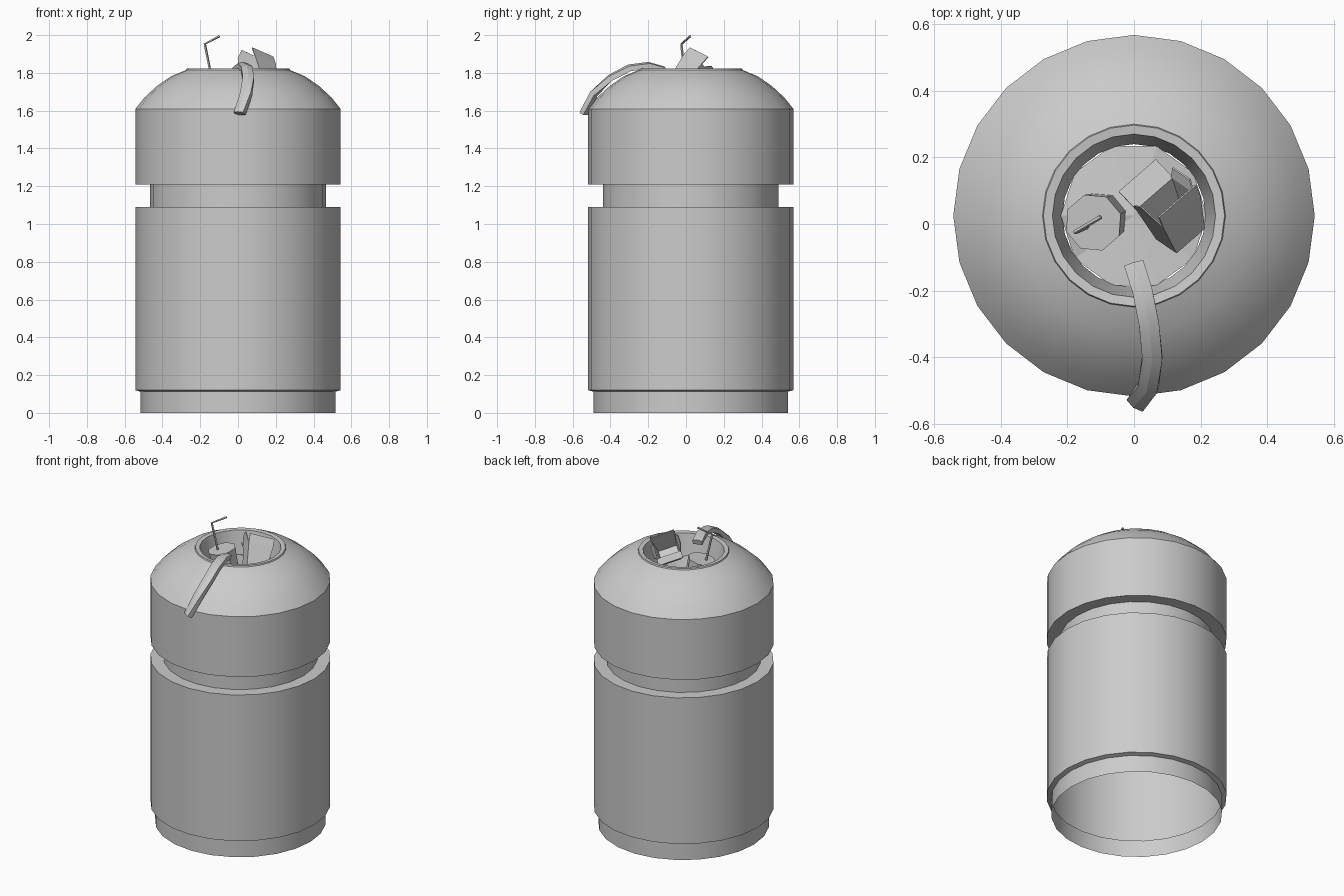
import bpy, bmesh
from math import cos, sin, pi
from mathutils import Vector as V

if "Cube" in bpy.data.objects:
    bpy.data.objects.remove(bpy.data.objects["Cube"])

CY = 0.025  # bin axis sits slightly behind the origin


def make(name, verts, faces, smooth=None, normals=True):
    me = bpy.data.meshes.new(name)
    me.from_pydata([tuple(v) for v in verts], [], faces)
    if normals:
        bm = bmesh.new()
        bm.from_mesh(me)
        bmesh.ops.recalc_face_normals(bm, faces=bm.faces)
        bm.to_mesh(me)
        bm.free()
    ob = bpy.data.objects.new(name, me)
    bpy.context.collection.objects.link(ob)
    if smooth:
        bpy.ops.object.select_all(action='DESELECT')
        ob.select_set(True)
        bpy.context.view_layer.objects.active = ob
        bpy.ops.object.shade_smooth_by_angle(angle=smooth)
    return ob


def skin(rings, caps=True):
    """Join equal-length closed rings into a tube, bottom to top."""
    n = len(rings[0])
    verts = [v for r in rings for v in r]
    faces = [(i * n + j, i * n + (j + 1) % n, (i + 1) * n + (j + 1) % n, (i + 1) * n + j)
             for i in range(len(rings) - 1) for j in range(n)]
    if caps:
        faces += [tuple(range(n))[::-1], tuple(range(len(verts) - n, len(verts)))]
    return verts, faces


def circle(c, r, n, axis=V((0, 0, 1)), phase=0):
    a = axis.normalized()
    x = V((0, 1, 0)).cross(a).normalized()
    y = a.cross(x)
    return [V(c) + r * (x * cos(2 * pi * i / n + phase) + y * sin(2 * pi * i / n + phase))
            for i in range(n)]


# bin shell: open at the base, grooved, domed, with a recessed mouth
profile = [(0.515, 0), (0.515, 0.112), (0.543, 0.12), (0.543, 1.09), (0.465, 1.09),
           (0.465, 1.21), (0.543, 1.21), (0.543, 1.61), (0.495, 1.67), (0.43, 1.73),
           (0.355, 1.782), (0.275, 1.815), (0.272, 1.823), (0.245, 1.82), (0.215, 1.67)]
make("bin_shell", *skin([circle((0, CY, z), r, 24) for r, z in profile], False),
     smooth=0.5, normals=False)

# rubbish surface inside the mouth
fill = [v + V((0, 0, 0.015 * (i % 3 - 1))) for i, v in enumerate(circle((0, CY, 1.68), 0.22, 10))]
make("rubbish_fill", fill + [V((0, CY, 1.69))], [(i, (i + 1) % 10, 10) for i in range(10)],
     normals=False)

# tilted drink cup with bent straw
axis = V((-0.19, -0.1, 0.97))
top = V((-0.122, 0.004, 1.785))
make("cup", *skin([circle(top - axis * 0.17, 0.076, 8, axis, 0.3),
                   circle(top, 0.088, 8, axis, 0.3)]))
straw = [V((-0.14, -0.008, 1.77)), V((-0.176, -0.024, 1.953)), V((-0.10, 0.022, 1.994))]
dirs = [straw[1] - straw[0], straw[2] - straw[0], straw[2] - straw[1]]
make("straw", *skin([circle(p, 0.007, 5, d) for p, d in zip(straw, dirs)]))

# tipped open carton: u across, d towards its base, w down its short side
u = V((.717, .623, -.312))
d = V((.254, -.636, -.73))
w = u.cross(d)
O = V((0.076, 0.02, 1.935)) + d * 0.05
U, W, D = 0.155, 0.13, 0.15


def at(a, b, c):
    return O + u * a + w * b + d * c


def rect(inset, c):
    i = inset
    return [at(i, i, c), at(U - i, i, c), at(U - i, W - i, c), at(i, W - i, c)]


make("carton", *skin([rect(0.018, D), rect(0, 0), rect(0.005, 0), rect(0.02, D - 0.01)]))


def flap(name, quad, thick):
    make(name, *skin([quad, [q + thick for q in quad]]))


flap("carton_flap_upper", [at(0, 0, 0), at(U, 0, 0), at(U, 0, -.05), at(0, 0, -.05)], w * 0.005)
flap("carton_flap_lower", [at(0, W, 0), at(U, W, 0), at(U, W + .06, -.04), at(0, W + .06, -.04)], d * 0.005)
flap("carton_flap_left", [at(0, 0.01, 0), at(0, W, 0), at(-.017, W - .03, -.05), at(-.017, .058, -.073)], u * 0.005)
flap("carton_flap_right", [at(U, 0.03, 0), at(U, W, 0), at(U + .015, W, -.03), at(U + .015, .05, -.03)], u * -0.005)

# curved peel strip draped over the dome
path = [V(p) for p in [(0, -0.12, 1.815), (0.025, -0.2, 1.838), (0.045, -0.3, 1.825),
                       (0.055, -0.4, 1.772), (0.043, -0.49, 1.69), (0.008, -0.538, 1.585)]]
rings = []
for i, p in enumerate(path):
    t = (path[min(i + 1, 5)] - path[max(i - 1, 0)]).normalized()
    side = t.cross(V((0, 0, 1))).normalized()
    up = side.cross(t)
    rings.append([p + side * a + up * b for a, b in
                  [(-.03, -.016), (.03, -.016), (.03, .012), (0, .02), (-.03, .012)]])
make("peel_strip", *skin(rings), smooth=0.5)
